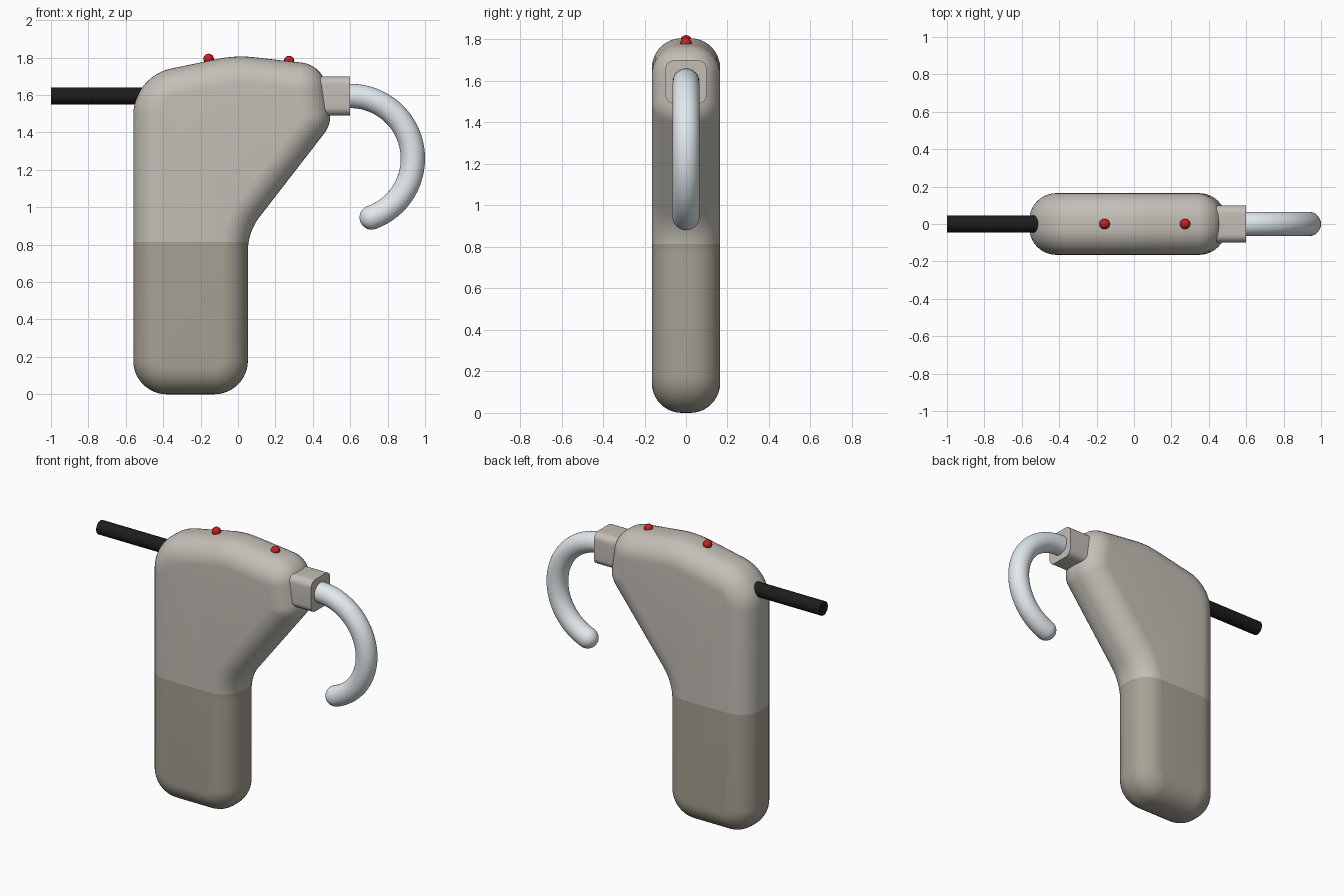
import bpy, bmesh
from math import sin, cos, tan, pi, radians
from mathutils import Vector, Matrix

if "Cube" in bpy.data.objects:
    bpy.data.objects.remove(bpy.data.objects["Cube"])


def material(name, rgb):
    m = bpy.data.materials.new(name)
    m.diffuse_color = (*rgb, 1)
    m.use_nodes = True
    m.node_tree.nodes["Principled BSDF"].inputs["Base Color"].default_value = m.diffuse_color
    return m


BEIGE = material("beige", (0.55, 0.52, 0.47))
TAN = material("tan", (0.39, 0.36, 0.30))
CLEAR = material("pale_clear", (0.76, 0.82, 0.85))
BLACK = material("black", (0.012, 0.012, 0.012))
RED = material("red", (0.55, 0.015, 0.015))


def finish(bm, name, mat, angle=40):
    bmesh.ops.recalc_face_normals(bm, faces=bm.faces[:])
    me = bpy.data.meshes.new(name)
    bm.to_mesh(me)
    bm.free()
    me.materials.append(mat)
    me.shade_smooth()
    me.set_sharp_from_angle(angle=radians(angle))
    ob = bpy.data.objects.new(name, me)
    bpy.context.collection.objects.link(ob)
    return ob


def rounded(corners, steps=12):
    """Fillet a counter-clockwise outline; returns (point, outward normal) pairs."""
    out = []
    for i, (x, y, r) in enumerate(corners):
        b = Vector((x, y))
        a = Vector(corners[i - 1][:2])
        c = Vector(corners[(i + 1) % len(corners)][:2])
        d1, d2 = (b - a).normalized(), (c - b).normalized()
        convex = 1 if d1.cross(d2) > 0 else -1
        phi = (-d1).angle(d2) / 2
        centre = b + (d2 - d1).normalized() * r / sin(phi)
        n1 = Vector((d1.y, -d1.x))
        turn = convex * (pi - 2 * phi)
        for k in range(steps + 1):
            n = Matrix.Rotation(turn * k / steps, 2) @ n1
            out.append((centre + n * r * convex, n))
    return out


def loft(rings):
    """Join rings of points into a closed solid."""
    bm = bmesh.new()
    vs = [[bm.verts.new(p) for p in ring] for ring in rings]
    n = len(vs[0])
    for r0, r1 in zip(vs, vs[1:]):
        for i in range(n):
            j = (i + 1) % n
            bm.faces.new((r0[i], r0[j], r1[j], r1[i]))
    bm.faces.new(vs[0])
    bm.faces.new(vs[-1])
    return bm


# Housing: side profile (x, z, fillet radius) with softly rounded edges in y
profile = rounded([(-0.56, 0, 0.18), (0.053, 0, 0.18), (0.053, 0.868, 0.30),
                   (0.50, 1.445, 0.15), (0.457, 1.76, 0.15),
                   (-0.01, 1.813, 0.60), (-0.56, 1.70, 0.255)])
HALF, EDGE, SEAM = 0.165, 0.145, 0.815


def housing(name, mat, keep_top):
    rings = []
    for side in (-1, 1):
        for k in range(11):
            t = pi / 2 * k / 10
            if side < 0:
                t -= pi / 2
            inset = EDGE * (1 - cos(t))
            y = side * (HALF - EDGE) + EDGE * sin(t)
            rings.append([((p - n * inset).x, y, (p - n * inset).y) for p, n in profile])
    bm = loft(rings)
    cut = bmesh.ops.bisect_plane(bm, geom=bm.verts[:] + bm.edges[:] + bm.faces[:],
                                 plane_co=(0, 0, SEAM), plane_no=(0, 0, 1),
                                 clear_inner=keep_top, clear_outer=not keep_top)
    rim = [e for e in cut["geom_cut"] if isinstance(e, bmesh.types.BMEdge)]
    bmesh.ops.holes_fill(bm, edges=rim, sides=0)
    return finish(bm, name, mat)


housing("battery_case", TAN, False)
housing("upper_housing", BEIGE, True)

# Connector block between housing and ear hook
block = rounded([(-0.1, 1.49, 0.045), (0.1, 1.49, 0.045),
                 (0.1, 1.70, 0.045), (-0.1, 1.70, 0.045)], 8)
finish(loft([[(x, p.x, p.y) for p, n in block] for x in (0.36, 0.60)]),
       "hook_connector", BEIGE)

# Ear hook: straight root, arc, round tip
R, TUBE, END = 0.335, 0.065, radians(-70)
stations = [(Vector((0.55, 0, 1.26 + R)), Vector((0, 0, 1)), TUBE)]
for k in range(41):
    a = pi / 2 + (END - pi / 2) * k / 40
    e = Vector((cos(a), 0, sin(a)))
    stations.append((Vector((0.6, 0, 1.26)) + e * R, e, TUBE))
tip, e, _ = stations[-1]
tangent = Vector((e.z, 0, -e.x))
for k in range(1, 9):
    t = radians(88) * k / 8
    stations.append((tip + tangent * TUBE * sin(t), e, TUBE * cos(t)))
hook = [[c + (e * cos(2 * pi * i / 32) + Vector((0, 1, 0)) * sin(2 * pi * i / 32)) * r
         for i in range(32)] for c, e, r in stations]
finish(loft(hook), "ear_hook", CLEAR)

# Cable leaving the back
cable = [[(x, 0.045 * cos(2 * pi * i / 32), 1.595 + 0.045 * sin(2 * pi * i / 32))
          for i in range(32)] for x in (-1.0, -0.42)]
finish(loft(cable), "cable", BLACK)

# Red microphone dots along the top
for name, x, z in (("rear_dot", -0.157, 1.793), ("front_dot", 0.273, 1.782)):
    bm = bmesh.new()
    bmesh.ops.create_uvsphere(bm, u_segments=24, v_segments=16, radius=0.028,
                              matrix=Matrix.Translation((x, 0, z)))
    finish(bm, name, RED)
